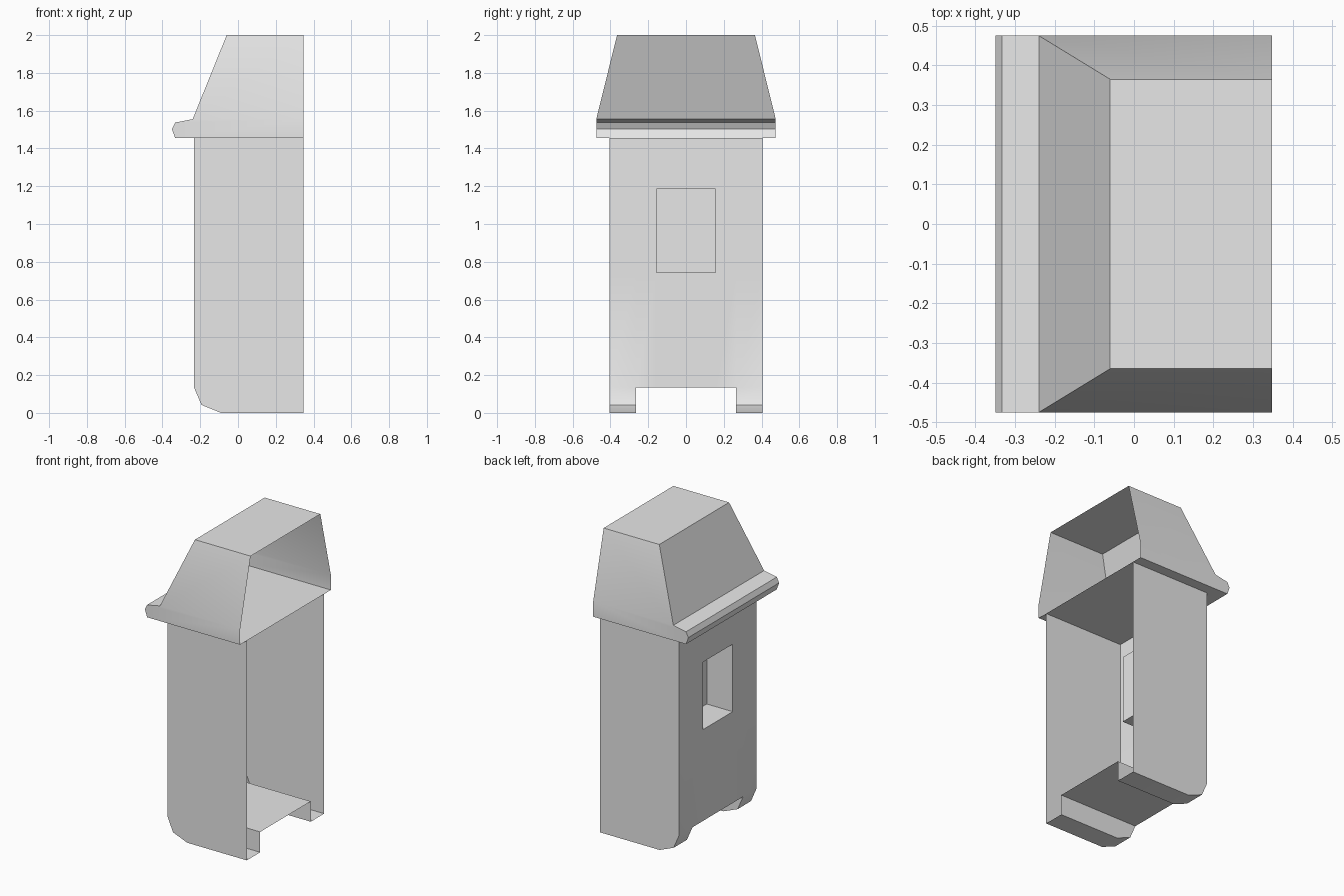
import bpy
import bmesh
import math

cube = bpy.data.objects.get("Cube")
if cube:
    bpy.data.objects.remove(cube, do_unlink=True)

gray = bpy.data.materials.new("light gray")
gray.use_nodes = True
gray.diffuse_color = (0.8, 0.8, 0.8, 1)
gray.node_tree.nodes["Principled BSDF"].inputs["Base Color"].default_value = (0.8, 0.8, 0.8, 1)

OPEN_X = 0.348      # open end of the shell
WALL_X = -0.233     # closed wall with the window
BODY_Y, LEG_Y, WIN_Y = 0.405, 0.265, 0.156
FLOOR_Z, EAVE_Z = 0.135, 1.455
WIN_Z = (0.74, 1.187)
POCKET_X = WALL_X + 0.19


def face(bm, points):
    return bm.faces.new([bm.verts.new(p) for p in points])


def side(bm, profile, y):
    """Flat panel from an (x, z) outline at a given y."""
    face(bm, [(x, y, z) for x, z in profile])


def strips(bm, profile, y0, y1):
    """Sweep an (x, z) line along y."""
    for (xa, za), (xb, zb) in zip(profile, profile[1:]):
        face(bm, [(xa, y0, za), (xa, y1, za), (xb, y1, zb), (xb, y0, zb)])


def finish(bm, name):
    bmesh.ops.remove_doubles(bm, verts=bm.verts, dist=0.0005)
    bmesh.ops.recalc_face_normals(bm, faces=bm.faces)
    mesh = bpy.data.meshes.new(name)
    bm.to_mesh(mesh)
    bm.free()
    mesh.materials.append(gray)
    obj = bpy.data.objects.new(name, mesh)
    bpy.context.collection.objects.link(obj)
    bpy.ops.object.select_all(action='DESELECT')
    obj.select_set(True)
    bpy.context.view_layer.objects.active = obj
    bpy.ops.object.shade_smooth_by_angle(angle=math.radians(30))
    return obj


# Body shell: sides, legs and channel under the floor
bm = bmesh.new()
foot = [(OPEN_X, 0), (-0.09, 0), (-0.193, 0.042), (WALL_X, FLOOR_Z)]
leg_side = foot + [(OPEN_X, FLOOR_Z)]
body_side = foot + [(WALL_X, EAVE_Z), (OPEN_X, EAVE_Z)]
for s in (-1, 1):
    side(bm, body_side, s * BODY_Y)
    side(bm, leg_side, s * LEG_Y)
    strips(bm, foot, s * LEG_Y, s * BODY_Y)
strips(bm, [(WALL_X, FLOOR_Z), (OPEN_X, FLOOR_Z)], -LEG_Y, LEG_Y)

# Wall around the window opening
ys = [-BODY_Y, -LEG_Y, -WIN_Y, WIN_Y, LEG_Y, BODY_Y]
zs = [FLOOR_Z, *WIN_Z, EAVE_Z]
for i in range(len(ys) - 1):
    for j in range(len(zs) - 1):
        if (i, j) != (2, 1):
            strips(bm, [(WALL_X, zs[j]), (WALL_X, zs[j + 1])], ys[i], ys[i + 1])

# Recessed window pocket
low, high = WIN_Z
pocket = [(WALL_X, low), (POCKET_X, low), (POCKET_X, high), (WALL_X, high)]
strips(bm, pocket, -WIN_Y, WIN_Y)
for s in (-1, 1):
    side(bm, pocket, s * WIN_Y)
finish(bm, "body_shell")

# Roof shell: soffit, lipped ledge, sloped faces and flat top
bm = bmesh.new()
ROOF_Y, TOP_Y = 0.475, 0.365
SLOPE_X, SLOPE_Z, TOP_X, TOP_Z = -0.24, 1.555, -0.06, 2.0
ledge = [(OPEN_X, EAVE_Z), (-0.333, EAVE_Z), (-0.35, 1.503),
         (-0.333, 1.537), (SLOPE_X, SLOPE_Z)]
strips(bm, ledge, -ROOF_Y, ROOF_Y)
for s in (-1, 1):
    side(bm, ledge + [(OPEN_X, SLOPE_Z)], s * ROOF_Y)
    face(bm, [(SLOPE_X, s * ROOF_Y, SLOPE_Z), (OPEN_X, s * ROOF_Y, SLOPE_Z),
              (OPEN_X, s * TOP_Y, TOP_Z), (TOP_X, s * TOP_Y, TOP_Z)])
face(bm, [(SLOPE_X, -ROOF_Y, SLOPE_Z), (SLOPE_X, ROOF_Y, SLOPE_Z),
          (TOP_X, TOP_Y, TOP_Z), (TOP_X, -TOP_Y, TOP_Z)])
strips(bm, [(TOP_X, TOP_Z), (OPEN_X, TOP_Z)], -TOP_Y, TOP_Y)
finish(bm, "roof_shell")
